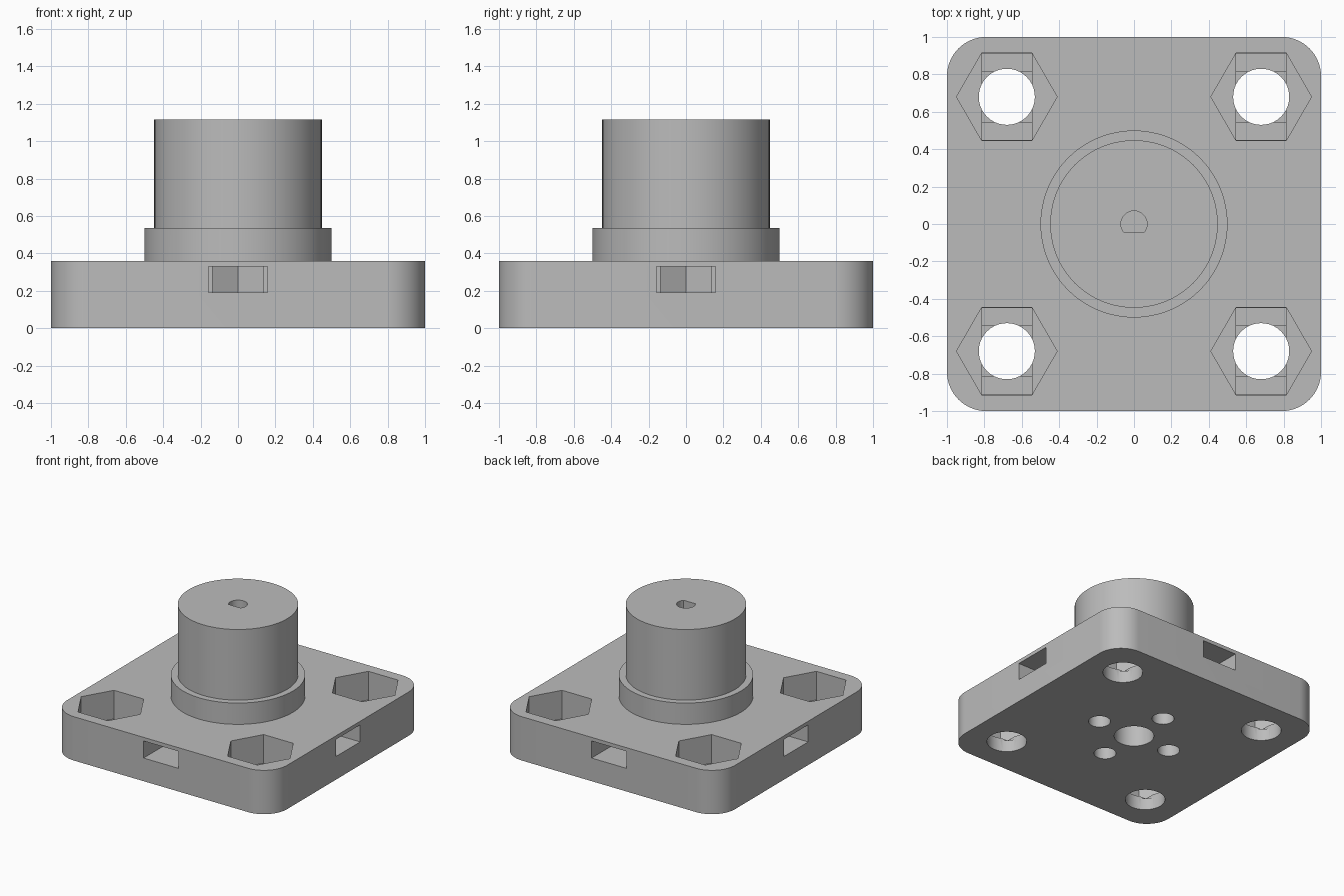
import bpy
import bmesh
from math import cos, sin, pi, radians

if "Cube" in bpy.data.objects:
    bpy.data.objects.remove(bpy.data.objects["Cube"], do_unlink=True)

grey = bpy.data.materials.new("plain grey")
grey.use_nodes = True
COLOR = (0.5, 0.5, 0.5, 1)
grey.diffuse_color = COLOR
grey.node_tree.nodes["Principled BSDF"].inputs["Base Color"].default_value = COLOR


def prism(name, outline, z0, z1):
    """Extrude a counter-clockwise outline from z0 up to z1."""
    bm = bmesh.new()
    face = bm.faces.new([bm.verts.new((x, y, z0)) for x, y in outline])
    top = bmesh.ops.extrude_face_region(bm, geom=[face])["geom"]
    verts = [v for v in top if isinstance(v, bmesh.types.BMVert)]
    bmesh.ops.translate(bm, verts=verts, vec=(0, 0, z1 - z0))
    bmesh.ops.recalc_face_normals(bm, faces=bm.faces)
    mesh = bpy.data.meshes.new(name)
    bm.to_mesh(mesh)
    bm.free()
    mesh.materials.append(grey)
    obj = bpy.data.objects.new(name, mesh)
    bpy.context.collection.objects.link(obj)
    return obj


def arc(cx, cy, r, start, end, steps):
    angles = [radians(start + (end - start) * i / steps) for i in range(steps + 1)]
    return [(cx + r * cos(a), cy + r * sin(a)) for a in angles]


def ring(cx, cy, r, n, turn=0):
    return arc(cx, cy, r, turn, turn + 360, n)[:-1]


def box(cx, cy, hx, hy):
    return [(cx - hx, cy - hy), (cx + hx, cy - hy), (cx + hx, cy + hy), (cx - hx, cy + hy)]


def combine(target, tool, operation):
    mod = target.modifiers.new(tool.name, "BOOLEAN")
    mod.operation = operation
    mod.solver = "EXACT"
    mod.object = tool
    bpy.context.view_layer.objects.active = target
    bpy.ops.object.modifier_apply(modifier=mod.name)
    bpy.data.objects.remove(tool, do_unlink=True)


def cut(outline, z0, z1):
    combine(body, prism("cutter", outline, z0, z1), "DIFFERENCE")


# Rounded base plate with the stepped round hub on top
PLATE, CORNER = 0.36, 0.21
outline = []
for i, (sx, sy) in enumerate([(1, 1), (-1, 1), (-1, -1), (1, -1)]):
    c = 1 - CORNER
    outline += arc(sx * c, sy * c, CORNER, i * 90, i * 90 + 90, 16)
body = prism("mounting_hub", outline, 0, PLATE)
combine(body, prism("collar", ring(0, 0, 0.5, 80), 0.2, 0.535), "UNION")
combine(body, prism("column", ring(0, 0, 0.448, 80), 0.3, 1.115), "UNION")

# Corner bolt holes: hexagonal nut pocket stepping down to a round hole
BOLT, HALF = 0.68, 0.134
for x in (-BOLT, BOLT):
    for y in (-BOLT, BOLT):
        cut(ring(x, y, 0.269, 6), 0.125, 0.5)
        cut(box(x, y, HALF, 0.232), 0.112, 0.2)
        cut(box(x, y, HALF, HALF), 0.098, 0.2)
        cut(ring(x, y, 0.15, 40), -0.1, 0.3)

# Side slots with a pointed end, each over a vertical screw hole
SLOT_LOW, SLOT_HIGH, SCREW = 0.19, 0.33, 0.34
for i in range(4):
    a = i * pi / 2
    dx, dy = round(cos(a)), round(sin(a))
    x, y = SCREW * dx, SCREW * dy
    mid, reach = 0.72, 0.38
    slot = box(mid * dx, mid * dy, reach if dx else 0.158, reach if dy else 0.158)
    cut(ring(x, y, 0.158, 6, i * 90), SLOT_LOW, SLOT_HIGH)
    cut(slot, SLOT_LOW, SLOT_HIGH)
    cut(ring(x, y, 0.083, 32), -0.1, 0.25)

# Centre recess below and flat-sided shaft hole above
cut(ring(0, 0, 0.15, 40), -0.1, 0.26)
cut(arc(0, 0, 0.07, -40, 220, 26), 0.6, 1.3)

bpy.ops.object.select_all(action="DESELECT")
body.select_set(True)
bpy.context.view_layer.objects.active = body
bpy.ops.object.shade_smooth_by_angle(angle=radians(30))
